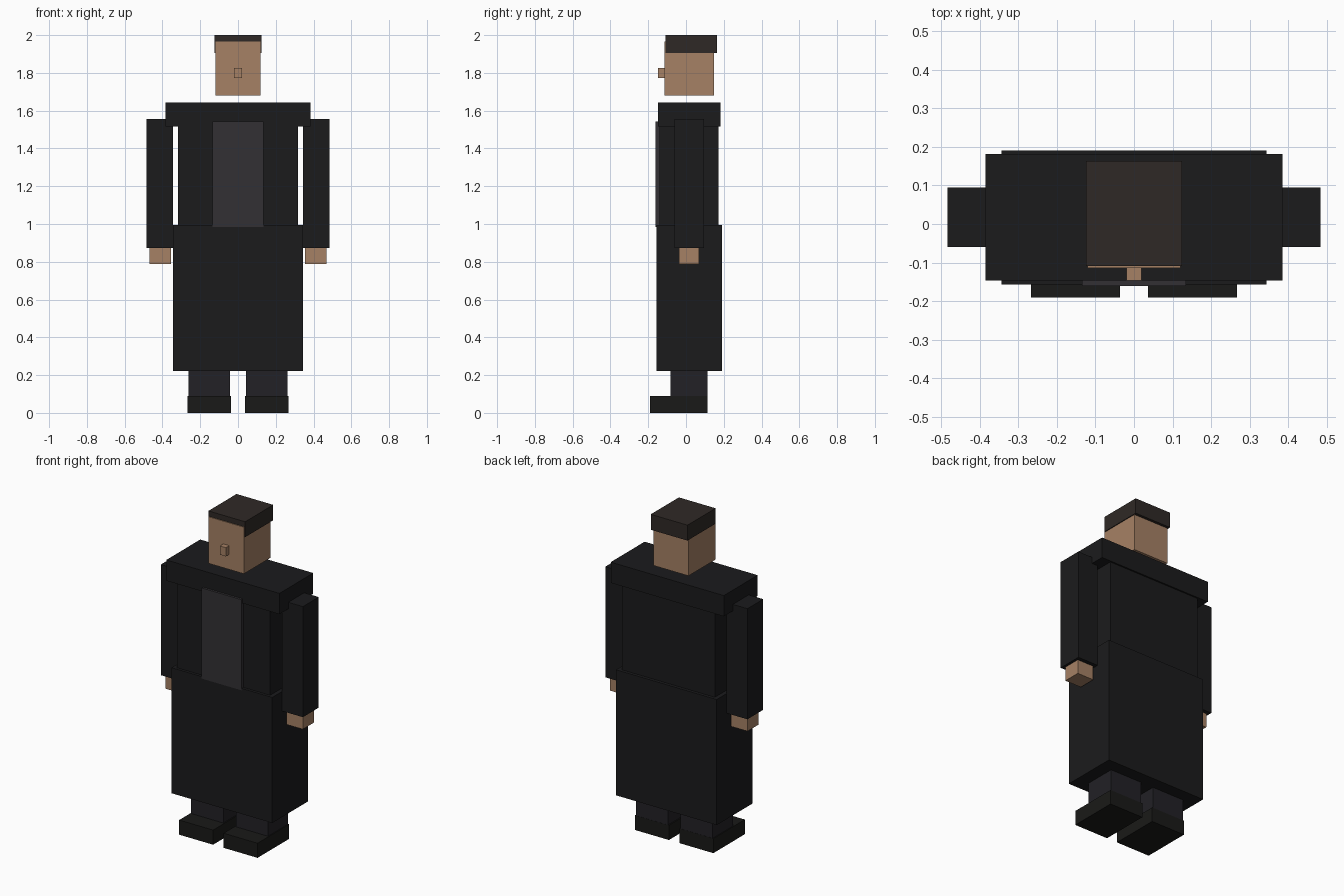
import bpy
import bmesh
from mathutils import Vector

if "Cube" in bpy.data.objects:
    bpy.data.objects.remove(bpy.data.objects["Cube"])


def material(name, rgb):
    m = bpy.data.materials.new(name)
    m.diffuse_color = (*rgb, 1)
    m.use_nodes = True
    m.node_tree.nodes["Principled BSDF"].inputs["Base Color"].default_value = m.diffuse_color
    return m


SKIN = material("skin", (0.38, 0.22, 0.13))
HAIR = material("hair", (0.028, 0.022, 0.019))
CLOTH = material("black_cloth", (0.011, 0.011, 0.012))
SHIRT = material("dark_shirt", (0.032, 0.030, 0.034))
TROUSER = material("trousers", (0.016, 0.015, 0.019))
SHOE = material("shoe_leather", (0.010, 0.010, 0.009))


def box(name, x, y, z, mat):
    """Box from (min, max) ranges on each axis."""
    lo, hi = Vector((x[0], y[0], z[0])), Vector((x[1], y[1], z[1]))
    mesh = bpy.data.meshes.new(name)
    bm = bmesh.new()
    bmesh.ops.create_cube(bm, size=1)
    for v in bm.verts:
        v.co = (lo + hi) / 2 + v.co * (hi - lo)
    bm.to_mesh(mesh)
    bm.free()
    mesh.materials.append(mat)
    obj = bpy.data.objects.new(name, mesh)
    bpy.context.collection.objects.link(obj)
    return obj


def centred(name, half, y, z, mat):
    return box(name, (-half, half), y, z, mat)


def pair(name, x, y, z, mat):
    box("right_" + name, (-x[1], -x[0]), y, z, mat)
    box("left_" + name, x, y, z, mat)


# Head, with the hair cap wrapping sides and back
centred("head", 0.12, (-0.114, 0.147), (1.68, 1.967), SKIN)
centred("hair", 0.125, (-0.109, 0.164), (1.905, 2.0), HAIR)
centred("nose", 0.02, (-0.147, -0.11), (1.773, 1.827), SKIN)

# Coat: shoulder yoke, body, front panel and long skirt
centred("shoulders", 0.385, (-0.147, 0.182), (1.515, 1.643), CLOTH)
centred("torso", 0.317, (-0.14, 0.172), (0.99, 1.56), CLOTH)
centred("shirt_panel", 0.135, (-0.161, -0.13), (0.985, 1.543), SHIRT)
centred("coat_skirt", 0.343, (-0.157, 0.191), (0.222, 0.995), CLOTH)

# Arms and hands
pair("sleeve", (0.343, 0.484), (-0.06, 0.094), (0.874, 1.555), CLOTH)
pair("hand", (0.356, 0.468), (-0.038, 0.07), (0.787, 0.9), SKIN)

# Legs and shoes
pair("leg", (0.043, 0.262), (-0.082, 0.114), (0.08, 0.27), TROUSER)
pair("shoe", (0.036, 0.267), (-0.191, 0.115), (0.0, 0.09), SHOE)
